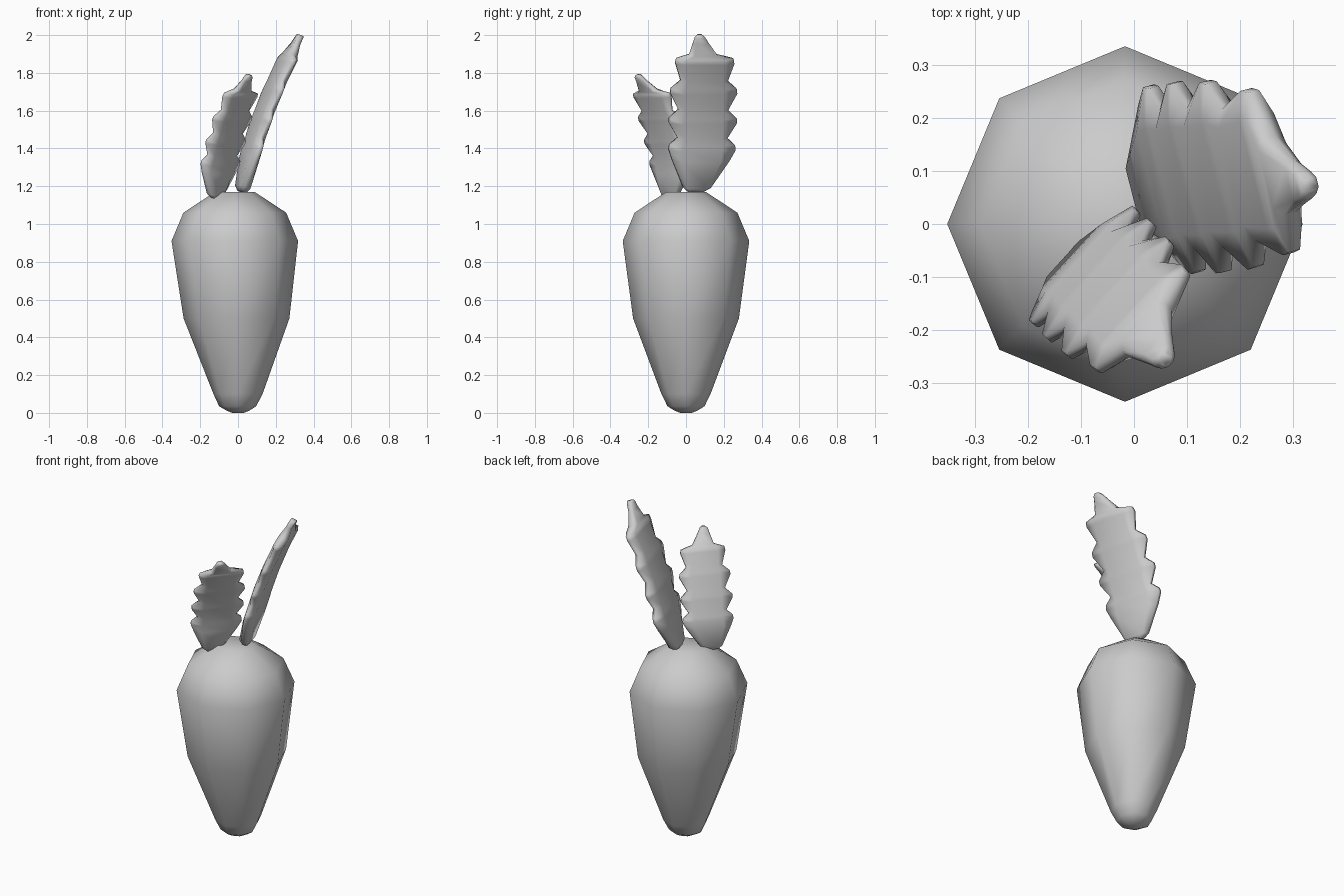
import bpy, math
from mathutils import Vector

if "Cube" in bpy.data.objects:
    bpy.data.objects.remove(bpy.data.objects["Cube"])


def make_object(name, verts, faces):
    mesh = bpy.data.meshes.new(name)
    mesh.from_pydata(verts, [], faces)
    mesh.polygons.foreach_set("use_smooth", [True] * len(faces))
    obj = bpy.data.objects.new(name, mesh)
    bpy.context.collection.objects.link(obj)
    return obj


def skin(rows, n):
    """Faces joining stacked rings of n points, capped at both ends."""
    faces = [(r * n + i, r * n + (i + 1) % n, (r + 1) * n + (i + 1) % n, (r + 1) * n + i)
             for r in range(rows - 1) for i in range(n)]
    faces.append(tuple(reversed(range(n))))
    faces.append(tuple(range((rows - 1) * n, rows * n)))
    return faces


# Root: eight-sided lathe, (height, radius, x centre)
root_profile = [(0.0, 0.03, 0.0), (0.012, 0.06, 0.0), (0.035, 0.098, -0.002),
                (0.10, 0.13, 0.0), (0.50, 0.28, -0.008), (0.91, 0.335, -0.017),
                (1.06, 0.272, -0.017), (1.17, 0.105, -0.017)]
verts = [(cx + r * math.cos(math.tau * i / 8), r * math.sin(math.tau * i / 8), z)
         for z, r, cx in root_profile for i in range(8)]
make_object("root", verts, skin(len(root_profile), 8))

# Leaf: blunt-toothed outline, (fraction of length, half width, share of sideways bow)
leaf_profile = [(0, 0.04, 0), (0.03, 0.075, 0.2), (0.2, 0.155, 0.8), (0.27, 0.182, 1),
                (0.30, 0.178, 1), (0.345, 0.135, 1), (0.44, 0.184, 1), (0.47, 0.184, 1),
                (0.525, 0.135, 1), (0.63, 0.182, 1), (0.66, 0.178, 1), (0.71, 0.128, 1),
                (0.82, 0.160, 1), (0.85, 0.155, 1), (0.875, 0.075, 0.7),
                (0.95, 0.042, 0.2), (0.985, 0.028, 0), (1.0, 0.012, 0)]


def leaf(name, base, height, scale, lean, across, bow):
    base, lean, bow = Vector(base), Vector(lean), Vector(bow)
    across = Vector(across).normalized()
    thick = Vector((across.y, -across.x, -0.35)).normalized() * 0.029 * scale
    verts = []
    for t, w, b in leaf_profile:
        centre = base + lean * (0.5 * t + 0.5 * t * t) + bow * b + Vector((0, 0, height * t))
        k = 1.0 if 0 < t < 0.95 else 0.6
        inner, edge = min(w * 0.75, 0.105), 0.4 * k
        for s, d in ((w, -edge), (w, edge), (inner, k), (-inner, k),
                     (-w, edge), (-w, -edge), (-inner, -k), (inner, -k)):
            verts.append(centre + across * (s * scale) + thick * d)
    make_object(name, verts, skin(len(leaf_profile), 8))


leaf("large_leaf", (0.02, 0.05, 1.17), 0.83, 1.0, (0.31, 0.025, 0), (-0.25, 0.97, 0), (0.0, 0.03, 0))
leaf("small_leaf", (-0.12, -0.085, 1.14), 0.65, 0.8, (0.18, -0.17, 0), (0.67, 0.74, 0), (-0.005, 0.035, 0))
